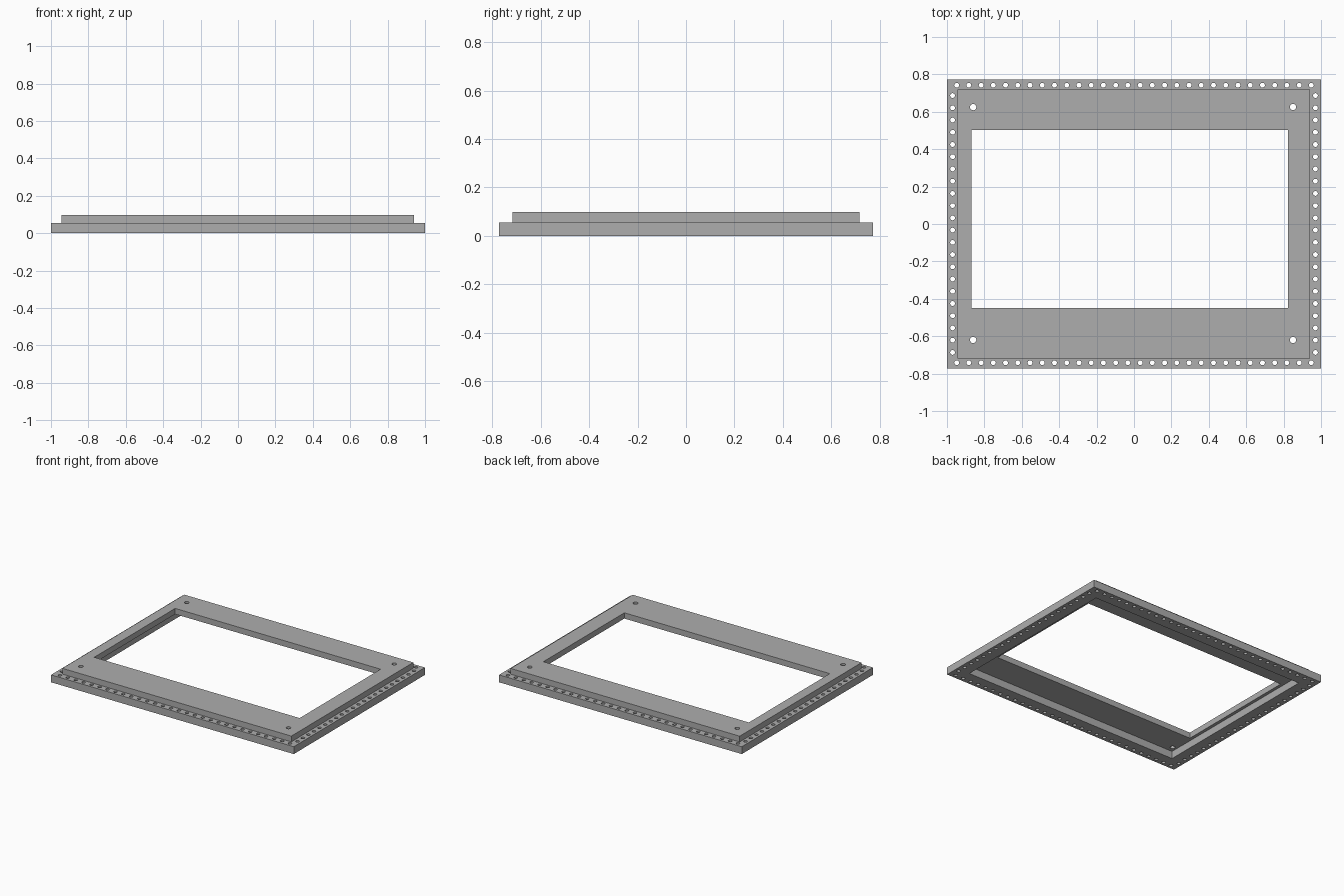
import bpy, bmesh, math

cube = bpy.data.objects.get("Cube")
if cube:
    bpy.data.objects.remove(cube, do_unlink=True)

# Single grey finish
grey = bpy.data.materials.new("plain grey")
grey.use_nodes = True
colour = (0.42, 0.42, 0.42, 1)
grey.diffuse_color = colour
grey.node_tree.nodes["Principled BSDF"].inputs["Base Color"].default_value = colour


def rect(x0, x1, y0, y1):
    return [(x0, y0), (x1, y0), (x1, y1), (x0, y1)]


def circle(cx, cy, r, n=16):
    return [(cx + r * math.cos(math.tau * i / n), cy + r * math.sin(math.tau * i / n))
            for i in range(n)]


def cut_plate(name, z0, z1, loops):
    """Extruded sheet: the first loop is the outline, the rest are openings."""
    curve = bpy.data.curves.new(name + "_outline", 'CURVE')
    curve.dimensions = '2D'
    curve.fill_mode = 'BOTH'
    curve.extrude = (z1 - z0) / 2
    for loop in loops:
        spline = curve.splines.new('POLY')
        spline.points.add(len(loop) - 1)
        for point, (x, y) in zip(spline.points, loop):
            point.co = (x, y, 0, 1)
        spline.use_cyclic_u = True
    helper = bpy.data.objects.new(name + "_helper", curve)
    bpy.context.collection.objects.link(helper)
    bpy.context.view_layer.update()
    graph = bpy.context.evaluated_depsgraph_get()
    mesh = bpy.data.meshes.new_from_object(helper.evaluated_get(graph))
    bpy.data.objects.remove(helper, do_unlink=True)

    # Weld caps to walls and keep flat shading
    bm = bmesh.new()
    bm.from_mesh(mesh)
    bmesh.ops.remove_doubles(bm, verts=bm.verts, dist=0.0001)
    bmesh.ops.recalc_face_normals(bm, faces=bm.faces)
    for face in bm.faces:
        face.smooth = False
        face.material_index = 0
    bm.to_mesh(mesh)
    bm.free()
    mesh.materials.clear()
    mesh.materials.append(grey)
    obj = bpy.data.objects.new(name, mesh)
    obj.location.z = (z0 + z1) / 2
    bpy.context.collection.objects.link(obj)
    return obj


# Base flange with a row of small holes along each edge
pitch = 0.0654
base = [rect(-1, 1, -0.772, 0.772), rect(-0.893, 0.893, -0.665, 0.665)]
for side in (-1, 1):
    base += [circle((i - 14.5) * pitch, side * 0.742, 0.013) for i in range(30)]
    base += [circle(side * 0.97, (i - 10.5) * pitch, 0.013) for i in range(22)]
cut_plate("base_flange", 0, 0.055, base)

# Raised cover plate with an off-centre window and four mounting holes
cover = [rect(-0.945, 0.942, -0.718, 0.718), rect(-0.87, 0.823, -0.45, 0.503)]
cover += [circle(x, y, 0.017) for x in (-0.86, 0.85) for y in (-0.62, 0.625)]
cut_plate("cover_plate", 0.055, 0.098, cover)
